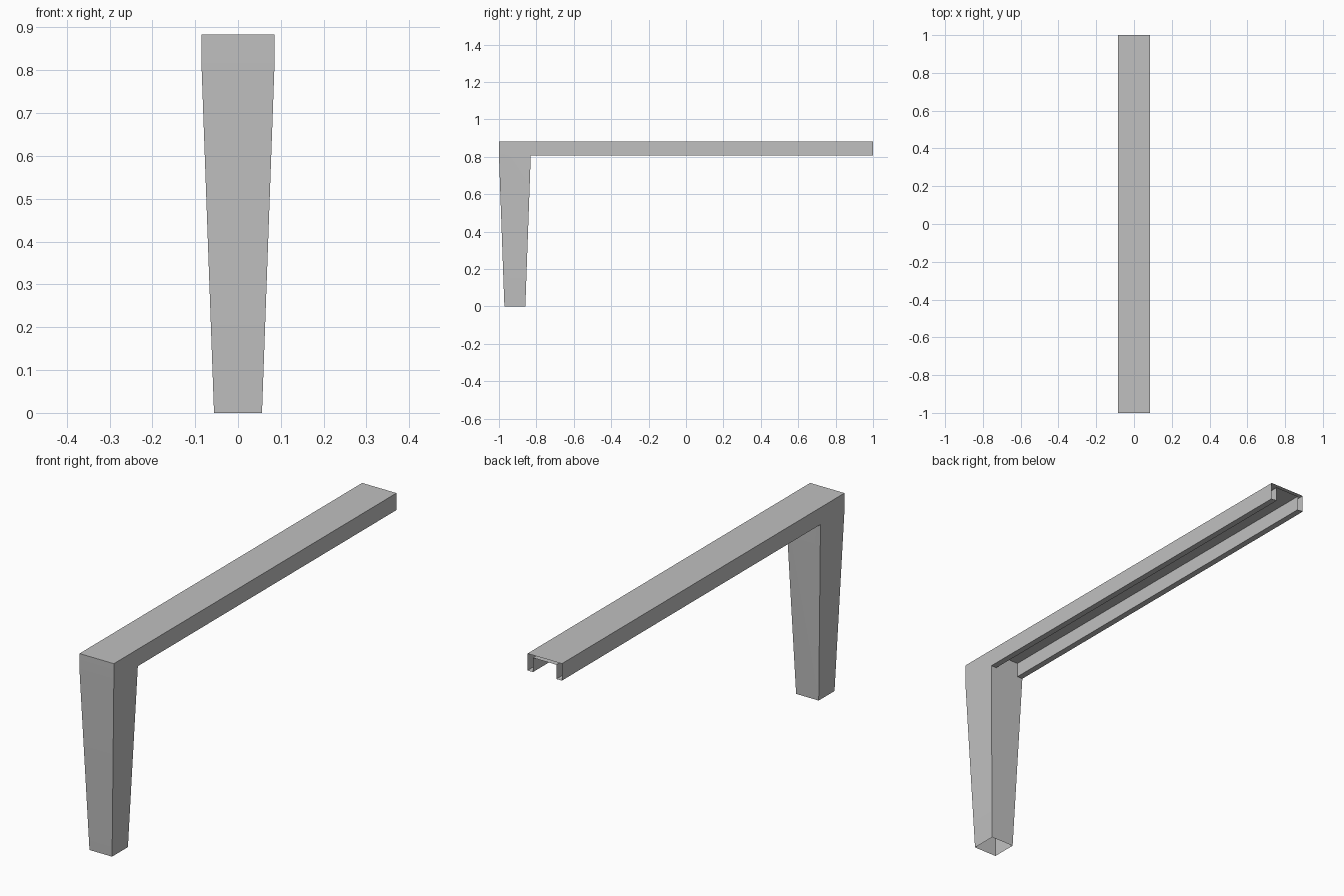
import bpy
import bmesh

cube = bpy.data.objects.get("Cube")
if cube:
    bpy.data.objects.remove(cube, do_unlink=True)

# Main sizes
W = 0.085                  # half width of beam and leg top
FOOT = 0.056               # half width of leg foot
TOP, UNDER = 0.883, 0.807  # beam top and underside
LIP = 0.027                # width of each hollow side wall
GAP = 0.012                # gap between outer and inner top skins
FRONT, BACK = -1.0, 1.0
JOINT = FRONT + 2 * W      # where the leg meets the channel
MID = FRONT + W            # leg centre line

grey = bpy.data.materials.new("light grey")
grey.use_nodes = True
colour = (0.53, 0.53, 0.53, 1)
grey.diffuse_color = colour
grey.node_tree.nodes["Principled BSDF"].inputs["Base Color"].default_value = colour

bm = bmesh.new()


def ring(points):
    return [bm.verts.new(p) for p in points]


def square(half, z):
    return ring([(-half, MID - half, z), (half, MID - half, z),
                 (half, MID + half, z), (-half, MID + half, z)])


def channel(y):
    inner = W - LIP
    outline = [(-W, UNDER), (-W, TOP), (W, TOP), (W, UNDER),
               (inner, UNDER), (inner, TOP - GAP),
               (-inner, TOP - GAP), (-inner, UNDER)]
    return ring([(x, y, z) for x, z in outline])


def bridge(a, b, sides):
    for i in sides:
        j = (i + 1) % len(a)
        bm.faces.new((a[i], a[j], b[j], b[i]))


# Hollow double-skinned channel beam, open at its far end
near, far = channel(JOINT), channel(BACK)
bridge(near, far, range(len(near)))

# Tapered leg skin, open at the foot
foot, knee, head = square(FOOT, 0), square(W, UNDER), square(W, TOP)
bridge(foot, knee, (0, 1, 3))
bridge(knee, head, (0, 1, 3))
bm.faces.new(head)

# Back of the leg, and the plate closing the channel against it
bm.faces.new((foot[2], foot[3], near[0], near[7], near[4], near[3]))
bm.faces.new(near[4:])

bmesh.ops.remove_doubles(bm, verts=bm.verts[:], dist=0.0005)
bmesh.ops.recalc_face_normals(bm, faces=bm.faces[:])

mesh = bpy.data.meshes.new("leg_and_beam")
bm.to_mesh(mesh)
bm.free()
mesh.materials.append(grey)
frame = bpy.data.objects.new("leg_and_beam", mesh)
bpy.context.collection.objects.link(frame)

bpy.ops.object.select_all(action='DESELECT')
frame.select_set(True)
bpy.context.view_layer.objects.active = frame
bpy.ops.object.shade_smooth_by_angle()
